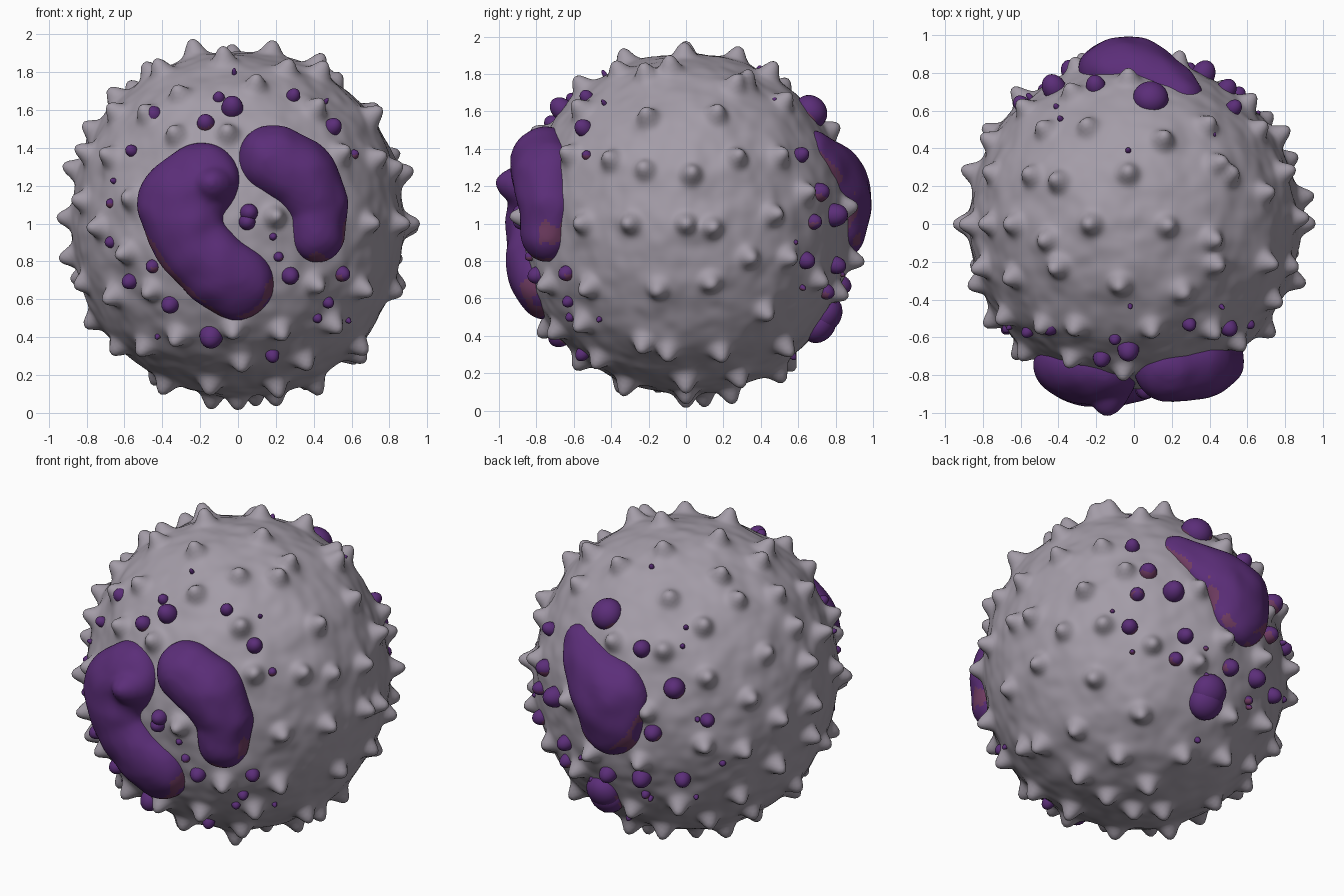
import bpy, bmesh, math, random
from mathutils import Vector, Matrix, noise, kdtree

if "Cube" in bpy.data.objects:
    bpy.data.objects.remove(bpy.data.objects["Cube"])

random.seed(4)
CENTRE = Vector((0, 0, 1))


def base_radius(d):
    """ball slightly taller than wide, fuller at mid latitudes"""
    z2 = d.z * d.z
    return 0.872 + 0.033 * z2 + 0.06 * z2 * (1 - z2)


def material(name, rgb):
    m = bpy.data.materials.new(name)
    m.diffuse_color = (*rgb, 1)
    m.use_nodes = True
    m.node_tree.nodes["Principled BSDF"].inputs["Base Color"].default_value = m.diffuse_color
    return m


GREY = material("pale grey membrane", (0.37, 0.335, 0.39))
PURPLE = material("purple nucleus", (0.105, 0.027, 0.19))
PLUM = material("plum rim", (0.16, 0.045, 0.12))


def add_object(name, mesh, mats):
    ob = bpy.data.objects.new(name, mesh)
    bpy.context.collection.objects.link(ob)
    for m in mats:
        mesh.materials.append(m)
    ob.location = CENTRE
    return ob


def shade(mesh):
    for p in mesh.polygons:
        p.use_smooth = True


def on_sphere(u, v, r=0.9):
    """depth of a point on the ball seen straight on"""
    return math.sqrt(max(r * r - u * u - v * v, 0.0))


def front(x, z, s=-1):
    return Vector((x, s * on_sphere(x, z - 1), z - 1)).normalized()


def side(y, z, s=1):
    return Vector((s * on_sphere(y, z - 1), y, z - 1)).normalized()


def top(x, y):
    return Vector((x, y, on_sphere(x, y))).normalized()


def tilted(u, v, azimuth, elevation):
    """direction of a point seen from a tilted viewpoint behind the ball"""
    a, e = math.radians(azimuth), math.radians(elevation)
    c = Vector((math.sin(a) * math.cos(e), math.cos(a) * math.cos(e), math.sin(e)))
    right = Vector((-math.cos(a), math.sin(a), 0))
    return (c * on_sphere(u, v, 0.92) + right * u + c.cross(right) * v).normalized()


def blob(bm, d, r, depth, centre_r, sub=3):
    """flattened ball lying on the membrane"""
    rot = d.to_track_quat('Z', 'Y').to_matrix().to_4x4()
    mat = Matrix.Translation(d * centre_r) @ rot @ Matrix.Diagonal((r, r, depth, 1))
    bmesh.ops.create_icosphere(bm, subdivisions=sub, radius=1, matrix=mat)


# nucleus lobes: chains of flattened balls fused together
def lobe(name, path, s, dome, crest=None):
    bm = bmesh.new()
    samples = []
    for (x0, z0, r0), (x1, z1, r1) in zip(path, path[1:]):
        for i in range(6):
            t = i / 5
            d = front(x0 + (x1 - x0) * t, z0 + (z1 - z0) * t, s)
            r = r0 + (r1 - r0) * t + 0.025
            blob(bm, d, r, r * dome, 0.85)
            samples.append(d)
    if crest:
        blob(bm, front(crest[0], crest[1], s), crest[2], 0.2, 0.85)
    mesh = bpy.data.meshes.new(name)
    bm.to_mesh(mesh)
    bm.free()
    ob = add_object(name, mesh, [PURPLE, PLUM])
    rm = ob.modifiers.new("fuse", 'REMESH')
    rm.mode = 'VOXEL'
    rm.voxel_size = 0.018
    sm = ob.modifiers.new("soften", 'SMOOTH')
    sm.factor = 0.5
    sm.iterations = 8
    dg = bpy.context.evaluated_depsgraph_get()
    final = bpy.data.meshes.new_from_object(ob.evaluated_get(dg))
    ob.modifiers.clear()
    ob.data = final
    final.materials.clear()
    final.materials.append(PURPLE)
    final.materials.append(PLUM)
    for v in final.vertices:
        v.co *= 1 + 0.014 * noise.noise(v.co * 7)
    # plum patches on the low outer rim
    for p in final.polygons:
        c = p.center
        out = Vector((math.copysign(0.6, c.x), 0, -0.8))
        low = p.normal.dot(out) > 0.5 and c.length < 0.96
        p.material_index = int(low and noise.noise(c * 9) > -0.02)
    shade(final)
    return samples


covered = []
covered += lobe("left_front_lobe", [(-0.21, 1.235, 0.19), (-0.33, 1.12, 0.21), (-0.28, 0.91, 0.18),
                                    (-0.12, 0.74, 0.18), (-0.01, 0.67, 0.18)], -1, 0.7,
                (-0.13, 1.2, 0.12))
covered += lobe("right_front_lobe", [(0.195, 1.355, 0.165), (0.35, 1.27, 0.175),
                                     (0.45, 1.1, 0.14), (0.44, 0.94, 0.125)], -1, 0.95)
covered += lobe("back_lobe", [(0.27, 1.42, 0.09), (0.13, 1.31, 0.15), (-0.06, 1.18, 0.22),
                              (-0.07, 1.03, 0.18)], 1, 0.64)

# granules: (x, z, radius) on the front
granules = [(front(x, z), r) for x, z, r in [
    (-.44, 1.57, .045), (-.17, 1.53, .045), (-.03, 1.61, .055), (.29, 1.67, .035), (.5, 1.51, .045),
    (-.57, 1.39, .03), (-.69, 1.11, .025), (-.69, .9, .03), (-.46, .77, .035), (-.58, .69, .04),
    (-.36, .57, .045), (-.14, .41, .06), (.18, .31, .035), (.28, .72, .045), (.56, .73, .04),
    (.48, .58, .03), (.42, .5, .025), (.06, 1.06, .045), (.05, 1.01, .042), (.22, .82, .025),
    (.19, .93, .02), (.62, 1.37, .025), (-.67, 1.23, .015), (-.42, .41, .015), (-.02, 1.79, .012),
    (.58, .49, .015), (-.1, 1.66, .03), (.46, 1.64, .012)]]
# granules on the back left, seen from above
granules += [(tilted(u, v, -35, 25), r) for u, v, r in [
    (-.465, .34, .09), (-.26, .135, .05), (-.07, -.1, .06), (-.2, -.37, .05), (.13, -.295, .04),
    (-.265, -.635, .055), (-.02, -.645, .045), (-.465, -.61, .05), (0, .26, .015),
    (-.02, .15, .015), (-.2, .61, .015), (-.62, .54, .015), (.07, -.29, .015), (.22, -.55, .02),
    (-.21, -.75, .015), (.06, -.74, .015)]]
# granules on the back right, seen from below
granules += [(tilted(u - 0.02, v + 0.018, 40, -25), r) for u, v, r in [
    (.01, .68, .04), (.106, .52, .05), (.04, .38, .04), (.26, .4, .06), (-.006, .175, .045),
    (.33, .124, .045), (.27, -.02, .04), (.39, -.48, .018), (.01, .02, .015), (-.11, .27, .015),
    (.45, .05, .015), (.45, -.11, .015), (.7, -.24, .025)]]
# large lower granule, stretched along z
granules += [(Vector((0.06, 0.75, z)).normalized(), 0.1) for z in (-0.49, -0.57)]

bm = bmesh.new()
for d, r in granules:
    blob(bm, d, r * 1.05, max(0.03, min(r * 1.35, 0.085)), base_radius(d) - 0.002, 3)
mesh = bpy.data.meshes.new("granules")
bm.to_mesh(mesh)
bm.free()
add_object("granules", mesh, [PURPLE, PLUM])
for p in mesh.polygons:
    c = p.center
    p.material_index = int(c.length < 0.92 and p.normal.z < -0.1 and noise.noise(c * 4) > 0.1)
shade(mesh)

# membrane knobs: the visible ones first, then an even random fill
knobs = [side(y, z) for y, z in [
    (-.2, 1.55), (.16, 1.57), (-.22, 1.29), (.31, 1.73), (-.21, 1.77), (.14, .98), (-.3, 1.0),
    (-.56, 1.0), (-.15, .65), (.34, .82), (.47, 1.05), (.5, 1.36), (.27, 1.35), (-.4, 1.34),
    (-.22, .38), (-.09, .34), (.18, .33), (.42, .53), (0, .19), (-.45, .3), (.27, .21)]]
knobs += [top(x, y) for x, y in [
    (-.24, .5), (.15, .43), (-.39, .22), (-.03, .26), (-.22, 0), (-.45, -.08), (.17, -.01),
    (-.39, -.22), (-.07, -.31), (.25, -.35), (.4, -.08), (.49, .25), (.38, .51), (-.53, .25),
    (-.75, .27), (-.47, -.52), (-.3, -.53)]]
knobs += [Vector(k).normalized() for k in [
    (0, 0, -1), (-.9, 0, .3), (-.94, 0, .03), (-.87, 0, -.17), (.93, 0, 0), (.2, 0, -.93),
    (-.14, .1, -.95), (-.75, 0, -.5), (-.63, 0, .66), (-.75, 0, .48)]]
blocked = [(d, 0.27) for d in covered] + [(d, r + 0.09) for d, r in granules]
for i in range(6000):
    d = Vector([random.gauss(0, 1) for _ in range(3)]).normalized()
    if all((d - k).length > 0.265 for k in knobs) and all((d - b).length > s for b, s in blocked):
        knobs.append(d)
kd = kdtree.KDTree(len(knobs))
for i, k in enumerate(knobs):
    kd.insert(k, i)
kd.balance()
# every knob stays inside the overall height of two units
height = [min(random.uniform(0.075, 0.1), 0.99 / max(abs(k.z), 0.1) - base_radius(k)) for k in knobs]

# membrane with rounded knobs
bm = bmesh.new()
bmesh.ops.create_icosphere(bm, subdivisions=7, radius=1)
for v in bm.verts:
    d = v.co.normalized()
    r = base_radius(d) + 0.012 * noise.noise(d * 4) + 0.006 * noise.noise(d * 11)
    lift = 0
    for _, i, dist in kd.find_range(d, 0.25):
        lift += height[i] * (0.78 * math.exp(-(dist / 0.053) ** 2.6) + 0.22 * math.exp(-(dist / 0.1) ** 2))
    v.co = d * (r + lift)
mesh = bpy.data.meshes.new("cell_membrane")
bm.to_mesh(mesh)
bm.free()
add_object("cell_membrane", mesh, [GREY])
shade(mesh)
